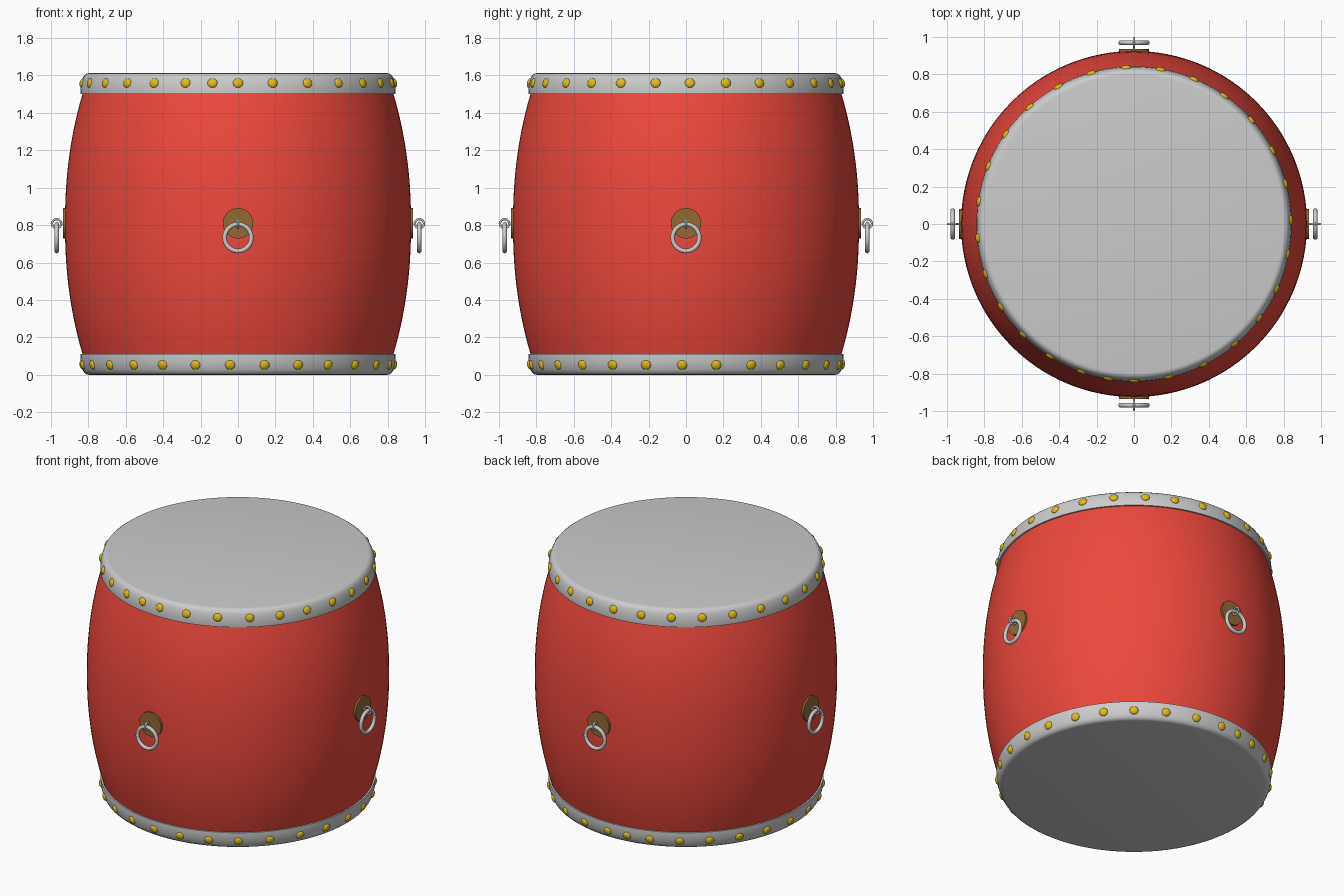
import bpy, bmesh
from math import radians, cos, sin, pi
from mathutils import Matrix

if "Cube" in bpy.data.objects:
    bpy.data.objects.remove(bpy.data.objects["Cube"])


def material(name, rgb):
    m = bpy.data.materials.new(name)
    m.diffuse_color = (*rgb, 1)
    m.use_nodes = True
    m.node_tree.nodes["Principled BSDF"].inputs["Base Color"].default_value = m.diffuse_color
    return m


RED = material("red_lacquer", (0.85, 0.065, 0.045))
GOLD = material("brass", (0.75, 0.5, 0.01))
BROWN = material("dark_bronze", (0.3, 0.14, 0.035))


def finish(obj, mat=None, angle=35):
    if mat:
        obj.data.materials.append(mat)
    bpy.ops.object.select_all(action='DESELECT')
    obj.select_set(True)
    bpy.context.view_layer.objects.active = obj
    bpy.ops.object.shade_smooth_by_angle(angle=radians(angle))
    return obj


def lathe(name, profile, mat=None, cap_last=False, seg=128):
    """Spin an (r, z) profile about z, optionally closing the last ring."""
    bm = bmesh.new()
    rings = [[bm.verts.new((r * cos(2 * pi * i / seg), r * sin(2 * pi * i / seg), z))
              for i in range(seg)] for r, z in profile]
    for a, b in zip(rings, rings[1:]):
        for i in range(seg):
            j = (i + 1) % seg
            bm.faces.new((a[i], a[j], b[j], b[i]))
    if cap_last:
        bm.faces.new(rings[-1])
    bmesh.ops.recalc_face_normals(bm, faces=bm.faces)
    me = bpy.data.meshes.new(name)
    bm.to_mesh(me)
    bm.free()
    obj = bpy.data.objects.new(name, me)
    bpy.context.collection.objects.link(obj)
    return finish(obj, mat)


def apply(obj, matrix):
    obj.data.transform(matrix @ obj.matrix_world)
    obj.matrix_world = Matrix()


H = 1.612

# Bulging barrel body
body = []
for i in range(25):
    t = -1 + i / 12
    body.append((0.925 - 0.095 * abs(t) ** 2.2, H / 2 + 0.7 * t))
lathe("barrel_body", body, RED)

# Drum skins folded over both ends
skin = [(0.822, 1.5), (0.842, 1.5), (0.843, 1.52), (0.839, 1.555),
        (0.831, 1.585), (0.822, 1.601), (0.81, 1.61), (0.798, H)]
lathe("top_skin", skin, cap_last=True)
lathe("bottom_skin", [(r, H - z) for r, z in skin], cap_last=True)

# Hand-set studs; the bottom row is the top row turned over
ANGLES = [92.9, 80.2, 67.4, 54.8, 41.5, 28, 14.8, 1.4, -11.2, -24.6, -37.1, -50,
          -63.6, -77.2, -90, -99.4, -109.6, -122.4, -135, -148, -161.3, -174.8,
          171.7, 158.3, 145, 131.8, 118.8, 105.8]


def studs(name, z, flip):
    bm = bmesh.new()
    for a in ANGLES:
        m = (Matrix.Rotation(radians(a * flip), 4, 'Z')
             @ Matrix.Translation((0.836, 0, z))
             @ Matrix.Rotation(radians(-14 * flip), 4, 'Y')
             @ Matrix.Diagonal((0.014, 0.027, 0.026, 1))
             @ Matrix.Rotation(radians(90), 4, 'Y'))
        bmesh.ops.create_uvsphere(bm, u_segments=20, v_segments=12, radius=1, matrix=m)
    me = bpy.data.meshes.new(name)
    bm.to_mesh(me)
    bm.free()
    obj = bpy.data.objects.new(name, me)
    bpy.context.collection.objects.link(obj)
    finish(obj, GOLD, 60)


studs("top_studs", 1.56, 1)
studs("bottom_studs", H - 1.56, -1)

# Four ring handles: plate, staple eye and hanging ring
ops = bpy.ops.mesh
for k, side in enumerate(("right", "back", "left", "front")):
    turn = Matrix.Rotation(k * pi / 2, 4, 'Z')

    def place(name, mat=None):
        obj = bpy.context.object
        obj.name = f"{side}_{name}"
        bpy.context.view_layer.update()
        apply(obj, turn)
        finish(obj, mat)

    ops.primitive_cylinder_add(vertices=48, radius=0.081, depth=0.036,
                               location=(0.918, 0, 0.81), rotation=(0, pi / 2, 0))
    place("handle_plate", BROWN)
    ops.primitive_cylinder_add(vertices=16, radius=0.006, depth=0.03,
                               location=(0.934, 0, 0.808))
    bpy.context.object.rotation_euler = (0, pi / 2, 0)
    place("handle_stem")
    ops.primitive_torus_add(major_segments=32, minor_segments=12, major_radius=0.024,
                            minor_radius=0.006, location=(0.97, 0, 0.808),
                            rotation=(pi / 2, 0, 0))
    place("handle_eye")
    ops.primitive_torus_add(major_segments=64, minor_segments=16, major_radius=0.0715,
                            minor_radius=0.012, location=(0.969, 0, 0.733),
                            rotation=(0, pi / 2, 0))
    place("handle_ring")
